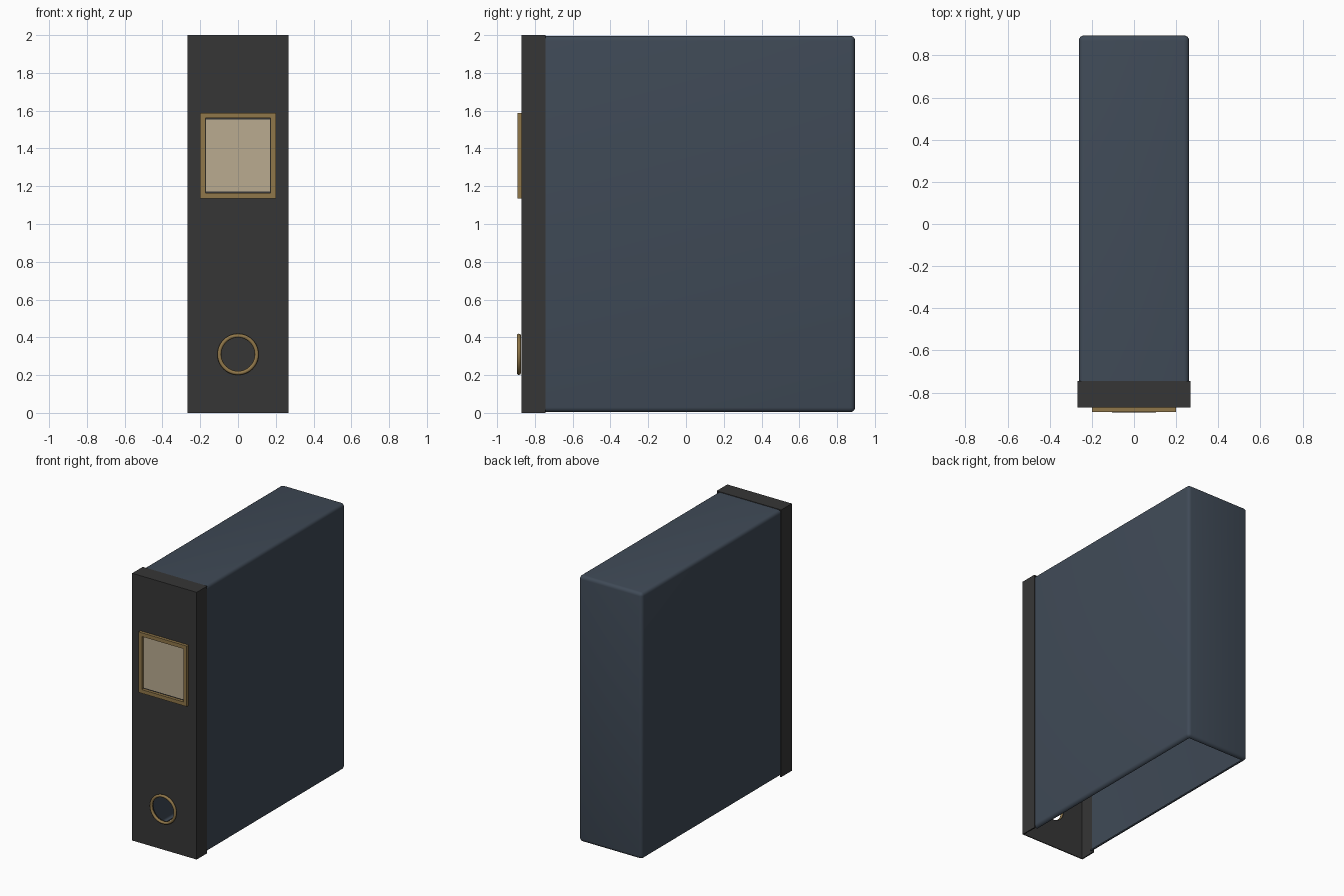
import bpy, bmesh, math
from mathutils import Vector

if "Cube" in bpy.data.objects:
    bpy.data.objects.remove(bpy.data.objects["Cube"])


def material(name, rgb):
    m = bpy.data.materials.new(name)
    m.diffuse_color = (*rgb, 1)
    m.use_nodes = True
    m.node_tree.nodes["Principled BSDF"].inputs["Base Color"].default_value = m.diffuse_color
    return m


BLUE = material("slate blue", (0.050, 0.068, 0.094))
DARK = material("charcoal", (0.037, 0.037, 0.037))
GOLD = material("aged brass", (0.28, 0.185, 0.068))
PAPER = material("parchment", (0.49, 0.41, 0.28))


def box_mesh(lo, hi):
    bm = bmesh.new()
    bmesh.ops.create_cube(bm, size=1)
    lo, hi = Vector(lo), Vector(hi)
    for v in bm.verts:
        v.co = Vector(lo[i] + (v.co[i] + 0.5) * (hi[i] - lo[i]) for i in range(3))
    bm.normal_update()
    return bm


def finish(bm, name, mat):
    me = bpy.data.meshes.new(name)
    bm.to_mesh(me)
    bm.free()
    ob = bpy.data.objects.new(name, me)
    bpy.context.collection.objects.link(ob)
    me.materials.append(mat)
    return ob


def drop_faces(bm, direction):
    d = Vector(direction)
    bm.normal_update()
    faces = [f for f in bm.faces if f.normal.dot(d) > 0.999]
    bmesh.ops.delete(bm, geom=faces, context='FACES')


def activate(ob):
    bpy.ops.object.select_all(action='DESELECT')
    ob.select_set(True)
    bpy.context.view_layer.objects.active = ob


def thicken(ob, t):
    m = ob.modifiers.new("wall", 'SOLIDIFY')
    m.thickness = t
    m.offset = -1


# Rounded case: hollow, open at the bottom and towards the spine
bm = box_mesh((-0.262, -0.75, 0.004), (0.262, 0.895, 1.996))
edges = [e for e in bm.edges if any(v.co.y > 0 for v in e.verts)]
bmesh.ops.bevel(bm, geom=edges, offset=0.025, segments=4, profile=0.5, affect='EDGES')
drop_faces(bm, (0, -1, 0))
drop_faces(bm, (0, 0, -1))
case = finish(bm, "case", BLUE)
thicken(case, 0.008)
activate(case)
bpy.ops.object.modifier_apply(modifier="wall")
bpy.ops.object.shade_smooth_by_angle(angle=math.radians(40))

# Dark lining inside the back wall, seen through the finger hole
finish(box_mesh((-0.235, 0.877, 0.03), (0.235, 0.886, 1.97)), "back_lining", DARK)

# Spine cap: shallow shell open behind and below, with a finger hole
bm = box_mesh((-0.267, -0.87, 0), (0.267, -0.745, 2.0))
drop_faces(bm, (0, 1, 0))
drop_faces(bm, (0, 0, -1))
spine = finish(bm, "spine", DARK)
thicken(spine, 0.01)
bpy.ops.mesh.primitive_cylinder_add(vertices=48, radius=0.095, depth=0.08,
                                    location=(0, -0.87, 0.31),
                                    rotation=(math.pi / 2, 0, 0))
cutter = bpy.context.object
cutter.name = "hole_cutter"
cutter.hide_render = True
cut = spine.modifiers.new("hole", 'BOOLEAN')
cut.operation = 'DIFFERENCE'
cut.solver = 'EXACT'
cut.object = cutter
activate(spine)
for name in ("wall", "hole"):
    bpy.ops.object.modifier_apply(modifier=name)
bpy.ops.object.shade_smooth_by_angle(angle=math.radians(30))
bpy.data.objects.remove(cutter)

# Brass ring around the finger hole
bpy.ops.mesh.primitive_torus_add(major_radius=0.099, minor_radius=0.0105,
                                 major_segments=48, minor_segments=10,
                                 location=(0, -0.8845, 0.31),
                                 rotation=(math.pi / 2, 0, 0))
ring = bpy.context.object
ring.name = "finger_ring"
ring.data.materials.append(GOLD)
bpy.ops.object.shade_smooth_by_angle(angle=math.radians(60))

# Label holder: four brass bars around a paper card
for s, side in ((-1, "left"), (1, "right")):
    x0, x1 = sorted((s * 0.172, s * 0.2))
    finish(box_mesh((x0, -0.892, 1.135), (x1, -0.869, 1.588)), "label_frame_" + side, GOLD)
for z, side in ((1.135, "bottom"), (1.56, "top")):
    finish(box_mesh((-0.172, -0.892, z), (0.172, -0.869, z + 0.028)),
           "label_frame_" + side, GOLD)
finish(box_mesh((-0.17, -0.877, 1.173), (0.17, -0.869, 1.554)), "label_card", PAPER)
